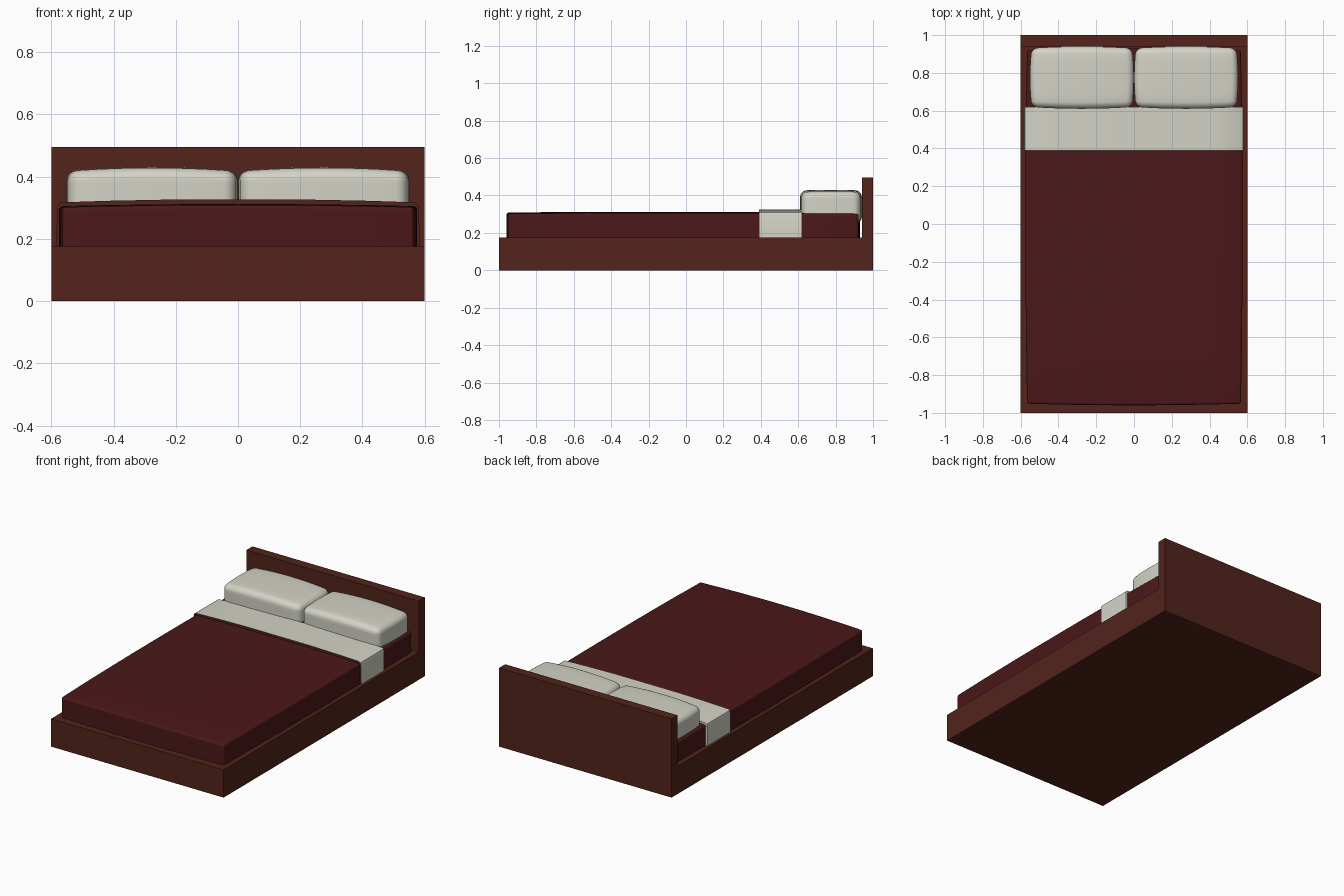
import bpy, bmesh, math
from mathutils import Vector

if "Cube" in bpy.data.objects:
    bpy.data.objects.remove(bpy.data.objects["Cube"])


def material(name, rgb):
    m = bpy.data.materials.new(name)
    m.diffuse_color = (*rgb, 1)
    m.use_nodes = True
    m.node_tree.nodes["Principled BSDF"].inputs["Base Color"].default_value = m.diffuse_color
    return m


wood = material("wood", (0.085, 0.017, 0.011))
red = material("red_cloth", (0.07, 0.009, 0.010))
white = material("white_cloth", (0.65, 0.65, 0.57))


def finish(name, bm, *mats, smooth=None):
    bmesh.ops.recalc_face_normals(bm, faces=bm.faces)
    me = bpy.data.meshes.new(name)
    bm.to_mesh(me)
    bm.free()
    ob = bpy.data.objects.new(name, me)
    bpy.context.collection.objects.link(ob)
    for m in mats:
        me.materials.append(m)
    if smooth:
        bpy.ops.object.select_all(action='DESELECT')
        ob.select_set(True)
        bpy.context.view_layer.objects.active = ob
        bpy.ops.object.shade_smooth_by_angle(angle=math.radians(smooth))
    return ob


def box(name, lo, hi, mat):
    lo, hi = Vector(lo), Vector(hi)
    bm = bmesh.new()
    bmesh.ops.create_cube(bm, size=1)
    for v in bm.verts:
        v.co = (lo + hi) / 2 + v.co * (hi - lo)
    finish(name, bm, mat)


def cushion(name, lo, hi, r, bow, drop, mat):
    """Rounded box with bowed sides and a crowned top."""
    lo, hi = Vector(lo), Vector(hi)
    c, h = (lo + hi) / 2, (hi - lo) / 2
    arc = [math.tan(math.radians(a)) for a in (0, 15, 30, 45)]

    def steps(half):
        core = half - r
        mid = [core * (i / 4 - 1) for i in range(1, 8)]
        return [-core - r * t for t in arc[::-1]] + mid + [core + r * t for t in arc]

    def place(p):
        core = Vector([max(-(s - r), min(s - r, a)) for a, s in zip(p, h)])
        q = core + (p - core).normalized() * r
        nx, ny = q.x / h.x, q.y / h.y
        up = max(0, q.z / h.z)
        return c + Vector((q.x - nx * bow * ny ** 2,
                           q.y - ny * bow * nx ** 2,
                           q.z - up * drop * (nx ** 2 + ny ** 4 * 0.5)))

    bm = bmesh.new()
    for axis in range(3):
        a, b = (axis + 1) % 3, (axis + 2) % 3
        for sign in (-1, 1):
            rows = []
            for u in steps(h[a]):
                row = []
                for w in steps(h[b]):
                    p = Vector()
                    p[axis], p[a], p[b] = sign * h[axis], u, w
                    row.append(bm.verts.new(place(p)))
                rows.append(row)
            for r0, r1 in zip(rows, rows[1:]):
                for i in range(len(r0) - 1):
                    bm.faces.new((r0[i], r0[i + 1], r1[i + 1], r1[i]))
    bmesh.ops.remove_doubles(bm, verts=bm.verts, dist=1e-5)
    finish(name, bm, mat, smooth=50)


# Wooden frame
box("bed_base", (-0.6, -1, 0), (0.6, 0.94, 0.175), wood)
box("headboard", (-0.6, 0.94, 0), (0.6, 1, 0.495), wood)

# Mattress with blanket
cushion("mattress", (-0.575, -0.96, 0.14), (0.575, 0.93, 0.312), 0.013, 0.009, 0.007, red)

# Pillows
for side, x in (("left", -0.276), ("right", 0.276)):
    cushion("pillow_" + side, (x - 0.275, 0.61, 0.25), (x + 0.275, 0.94, 0.43),
            0.035, 0.009, 0.011, white)

# Folded sheet: arch profile draped over the mattress
half = [(0.583, 0.17), (0.582, 0.295), (0.578, 0.31), (0.568, 0.317), (0.42, 0.322), (0.22, 0.326)]
outer = half + [(-x, z) for x, z in half[::-1]]
inner = [(x * 0.975, z if z < 0.2 else z - 0.018) for x, z in outer]
bm = bmesh.new()
rings = [[[bm.verts.new((x, y, z)) for x, z in line] for line in (outer, inner)]
         for y in (0.39, 0.62)]
(fo, fi), (bo, bi) = rings
for p, q, idx in ((fo, bo, 0), (fi, bi, 0), (fo, fi, 1), (bo, bi, 0)):
    for i in range(len(p) - 1):
        bm.faces.new((p[i], p[i + 1], q[i + 1], q[i])).material_index = idx
for i in (0, -1):
    bm.faces.new((fo[i], bo[i], bi[i], fi[i]))
finish("folded_sheet", bm, white, wood, smooth=40)
